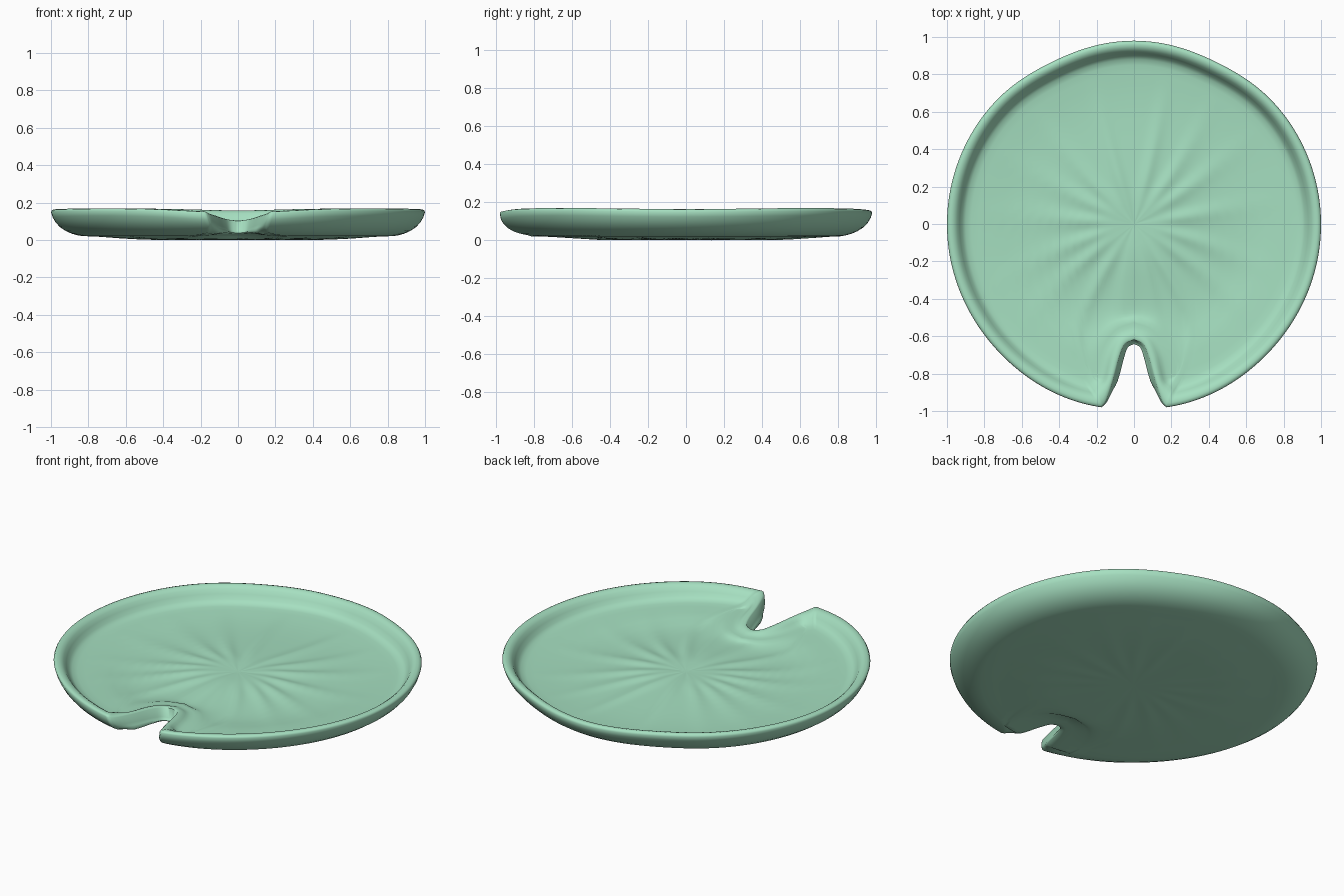
import bpy, bmesh, math
from mathutils import Vector

if "Cube" in bpy.data.objects:
    bpy.data.objects.remove(bpy.data.objects["Cube"])

ARC, CUT = 90, 20          # half outline samples: round edge, notch side


def radius(a):
    """Slightly uneven disc radius; a is the angle from +x."""
    r = 0.982 + 0.018 * math.cos(a) ** 2
    r -= 0.013 * math.exp(-((abs(a - math.pi / 2) - 0.47) / 0.26) ** 2)
    return r + 0.013 * math.exp(-((abs(a + math.pi / 2) - 0.33) / 0.4) ** 2)


def spline(pts, n):
    """Catmull-Rom samples through a few points."""
    p = [2 * pts[0] - pts[1]] + pts + [2 * pts[-1] - pts[-2]]
    out = []
    for i in range(n):
        f = i / n * (len(pts) - 1)
        k, t = int(f), f - int(f)
        a, b, c, d = p[k:k + 4]
        out.append(0.5 * (2 * b + (c - a) * t + (2 * a - 5 * b + 4 * c - d) * t * t
                          + (3 * b - a - 3 * c + d) * t ** 3))
    return out


def outline(d, e):
    """Leaf outline: round edge moved inward by d, notch widened by e."""
    x = 0.15 + e
    a0 = -math.acos(x / (0.993 - d))
    lip = Vector((x, (0.993 - d) * math.sin(a0)))
    pts = [Vector((0, -0.64 + e)), Vector((0.034 + 0.6 * e, -0.66 + 0.8 * e)),
           Vector((0.055 + e, -0.72 + 0.4 * e)), Vector((0.088 + e, -0.84 + 0.2 * e)),
           Vector((0.125 + e, lip.y + 0.032)), lip]
    h = spline(pts, CUT)
    for i in range(ARC + 1):
        a = a0 + (math.pi / 2 - a0) * (i / ARC) ** 1.15
        r = radius(a) - d
        h.append(Vector((r * math.cos(a), r * math.sin(a))))
    return h + [Vector((-p.x, p.y)) for p in h[-2:0:-1]]


# vein directions in degrees and bend
VEINS = [(8, .1), (33, .2), (52, .25), (75, .1), (108, -.1), (135, -.2), (155, -.2),
         (176, -.1), (198, .1), (216, .15), (238, .15), (262, 0), (283, 0),
         (304, -.15), (326, -.15), (345, -.1)]


def veins(x, y):
    r = math.hypot(x, y)
    a = math.atan2(y, x)
    z = 0
    for deg, bend in VEINS:
        t = (a - math.radians(deg) - bend * (r - 0.3) + math.pi) % (2 * math.pi) - math.pi
        z += math.exp(-(t * max(r, 0.15) / 0.035) ** 2)
    return min(z, 1.2) * min(1, r / 0.25) * max(0, 1 - (r / 0.85) ** 2)


def smooth(t):
    t = min(1, max(0, t))
    return t * t * (3 - 2 * t)


def rim_height(i, n, p):
    """0..1 rim strength: low along the notch, slightly wavy elsewhere."""
    j = min(i, n - i)
    a = math.atan2(p.y, p.x)
    if j < CUT:
        return 0.18 + 0.66 * (j / CUT) ** 1.4
    wave = 0.97 + 0.035 * math.cos(4 * a + math.pi) * abs(math.cos(a))
    return wave - 0.13 * math.exp(-((j - CUT) / 9) ** 2) - 0.09 * math.exp(-(p.x / 0.25) ** 2)


def edge_floor(y):
    """Floor height at the foot of the rim, a little higher towards the notch."""
    return 0.084 - 0.010 * y


# rim section: inward offset at the edge, at the notch, height (above the floor for TOP)
TOP = [(0.17, 0.14, 0.0), (0.13, 0.115, 0.003), (0.10, 0.095, 0.009), (0.082, 0.08, 0.024),
       (0.068, 0.068, 0.048), (0.054, 0.058, 0.070), (0.038, 0.048, 0.083),
       (0.02, 0.038, 0.087), (0.006, 0.03, 0.083), (0.0, 0.024, 0.072)]
UNDER = [(0.008, 0.014, 0.13), (0.024, 0.006, 0.10), (0.047, 0.0, 0.073), (0.078, 0.004, 0.050),
         (0.11, 0.03, 0.035), (0.14, 0.07, 0.026), (0.17, 0.14, 0.021)]
SCALES = [0.04, 0.09, 0.15, 0.21, 0.28, 0.35, 0.42, 0.49, 0.56, 0.63, 0.70, 0.77, 0.84, 0.90, 0.95]

bm = bmesh.new()
rings = []
inner = outline(0.17, 0.14)
n = len(inner)


def add_ring(fn):
    rings.append([bm.verts.new(fn(i)) for i in range(n)])


def inner_point(i, s):
    """Shrink the inner outline to the middle while rounding out the notch."""
    u = 2 * i / n
    turn = u ** 0.62 if u <= 1 else 2 - (2 - u) ** 0.62
    a = math.pi * turn - math.pi / 2
    disc = Vector((math.cos(a), math.sin(a))) * 0.72
    return disc.lerp(inner[i], s * s) * s


def floor_point(s):
    def fn(i):
        p = inner_point(i, s)
        r = p.length
        foot = edge_floor(p.y)
        valley = 0.66 + 0.15 * p.y        # the low band lies nearer the middle in front
        z = 0.092 - 0.022 * smooth(r / valley)
        z += max(0, foot - 0.070) * smooth((r - valley) / 0.2)
        z += 0.012 * veins(p.x, p.y) - 0.004
        return (p.x, p.y, z + (foot - z) * s ** 8)
    return fn


def top_point(d, e, h):
    o = outline(d, e)

    def fn(i):
        foot = edge_floor(o[i].y)
        z = foot + h * (0.17 - foot) / 0.087 * rim_height(i, n, o[i])
        return (o[i].x, o[i].y, z)
    return fn


def side_point(d, e, z):
    o = outline(d, e)

    def fn(i):
        k = rim_height(i, n, o[i])
        return (o[i].x, o[i].y, 0.03 + (z - 0.03) * k if z > 0.03 else z)
    return fn


def under_point(s):
    def fn(i):
        p = inner_point(i, s)
        z = 0.003 + 0.018 * max(0, (p.length - 0.45) / 0.37) ** 1.6
        z = max(0, z - 0.003 * veins(p.x, p.y))
        return (p.x, p.y, z + (0.021 - z) * s ** 12)
    return fn


# upper leaf, rolled rim, underside
for s in SCALES:
    add_ring(floor_point(s))
for d, e, h in TOP:
    add_ring(top_point(d, e, h))
for d, e, z in UNDER:
    add_ring(side_point(d, e, z))
for s in reversed(SCALES):
    add_ring(under_point(s))

for a, b in zip(rings, rings[1:]):
    for i in range(n):
        j = (i + 1) % n
        bm.faces.new((a[i], b[i], b[j], a[j]))
for ring, z in ((rings[0], 0.088), (rings[-1], 0.003)):
    c = bm.verts.new((0, 0, z))
    for i in range(n):
        bm.faces.new((ring[i], ring[(i + 1) % n], c))
bmesh.ops.recalc_face_normals(bm, faces=bm.faces[:])

# centre on the origin and stand on the ground
for axis in range(3):
    lo = min(v.co[axis] for v in bm.verts)
    hi = max(v.co[axis] for v in bm.verts)
    shift = lo if axis == 2 else (lo + hi) / 2
    for v in bm.verts:
        v.co[axis] -= shift

me = bpy.data.meshes.new("lily_pad")
bm.to_mesh(me)
bm.free()
pad = bpy.data.objects.new("lily_pad", me)
bpy.context.collection.objects.link(pad)

green = bpy.data.materials.new("soft_leaf_green")
green.diffuse_color = (0.38, 0.74, 0.53, 1)
green.use_nodes = True
green.node_tree.nodes["Principled BSDF"].inputs["Base Color"].default_value = green.diffuse_color
me.materials.append(green)

bpy.context.view_layer.objects.active = pad
pad.select_set(True)
bpy.ops.object.shade_smooth_by_angle(angle=math.radians(60))
